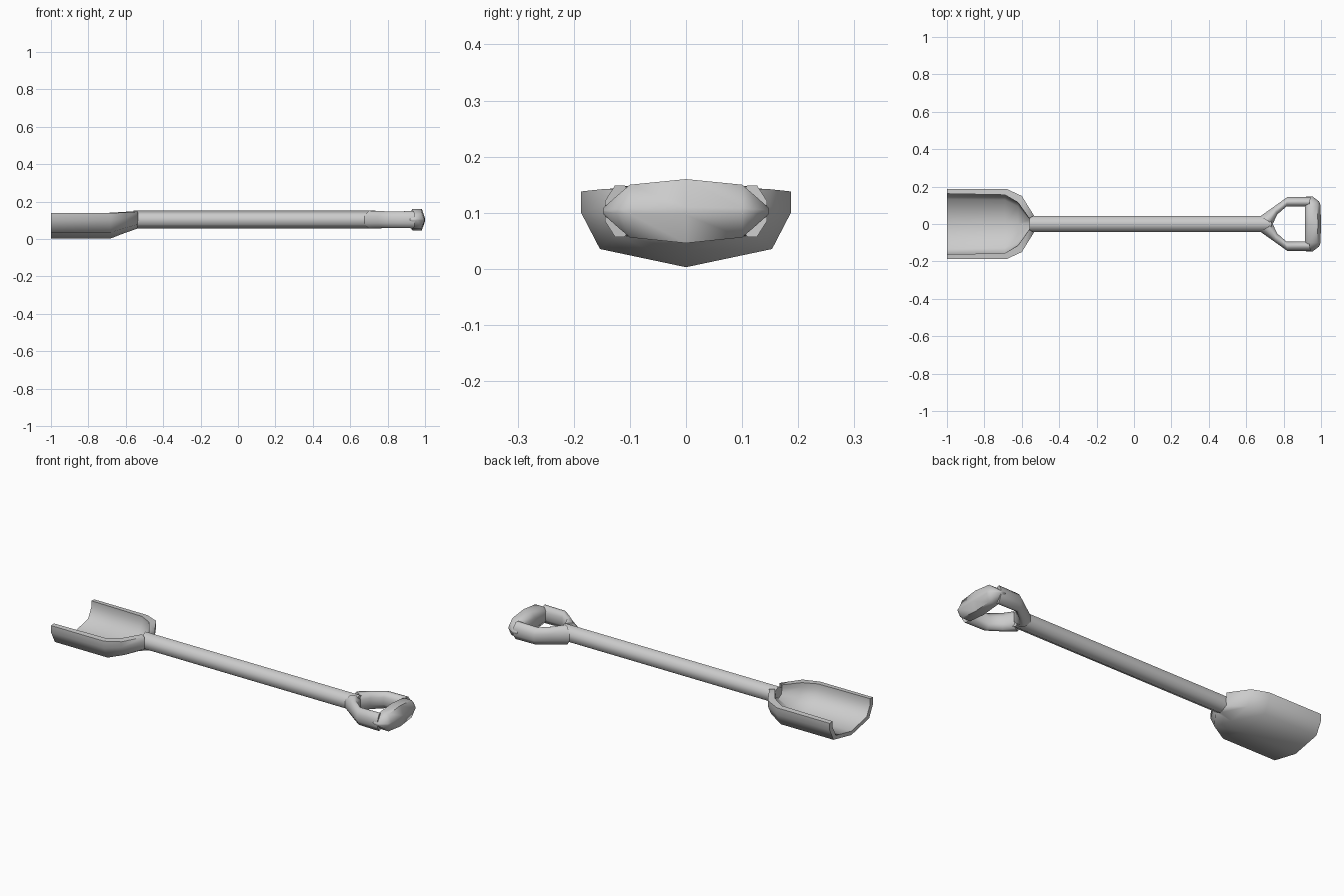
import bpy, bmesh
from math import radians, sin, cos, pi

if "Cube" in bpy.data.objects:
    bpy.data.objects.remove(bpy.data.objects["Cube"])

ZC = 0.103  # height of the shaft axis


def loft(name, rings, mirror=False, angle=65):
    """Skin closed rings of points, cap both ends, shade smooth by angle."""
    bm = bmesh.new()
    loops = [[bm.verts.new(p) for p in r] for r in rings]
    n = len(loops[0])
    for a, b in zip(loops, loops[1:]):
        for i in range(n):
            j = (i + 1) % n
            bm.faces.new((a[i], a[j], b[j], b[i]))
    bm.faces.new(loops[0])
    bm.faces.new(loops[-1])
    if mirror:
        geo = bm.verts[:] + bm.edges[:] + bm.faces[:]
        bmesh.ops.mirror(bm, geom=geo, axis='Y', merge_dist=-1)
    bmesh.ops.recalc_face_normals(bm, faces=bm.faces[:])
    for f in bm.faces:
        f.smooth = True
    me = bpy.data.meshes.new(name)
    bm.to_mesh(me)
    bm.free()
    me.set_sharp_from_angle(angle=radians(angle))
    ob = bpy.data.objects.new(name, me)
    bpy.context.collection.objects.link(ob)
    return ob


# Scoop: U-shaped wall section lofted back into the neck
def trough(x, w, bottom, top):
    h = top - bottom
    half = [(w, top), (w, bottom + 0.72 * h), (0.82 * w, bottom + 0.24 * h)]
    pts = half + [(0, bottom)] + [(-y, z) for y, z in reversed(half)]
    return [(x, y, z) for y, z in pts]


# outer x, width, bottom, rim height / inner x, width, bottom
stations = [
    (-1.00, 0.187, 0.003, 0.138, -1.00, 0.162, 0.024),
    (-0.68, 0.187, 0.003, 0.138, -0.69, 0.156, 0.024),
    (-0.60, 0.150, 0.034, 0.142, -0.62, 0.115, 0.052),
    (-0.535, 0.045, 0.056, 0.146, -0.560, 0.030, 0.085),
]
loft("scoop", [trough(x, w, b, t) + trough(xi, wi, bi, t + 0.002)[::-1]
               for x, w, b, t, xi, wi, bi in stations])

# Shaft: six-sided rod
loft("shaft", [[(x, 0.048 * sin(i * pi / 3), ZC + 0.048 * cos(i * pi / 3))
                for i in range(6)] for x in (-0.56, 0.735)])


# Handle arms: oval section spanning from the inner to the outer outline
def arm_ring(outer, inner, hz):
    ring = []
    for t, v in ((0, 0.45), (0.3, 1), (0.65, 1), (1, 0.4),
                 (1, -0.4), (0.65, -1), (0.3, -1), (0, -0.45)):
        ring.append((inner[0] + t * (outer[0] - inner[0]),
                     inner[1] + t * (outer[1] - inner[1]), ZC + v * hz))
    return ring


loft("handle_arms", [
    arm_ring((0.675, 0.041), (0.742, 0.0), 0.048),
    arm_ring((0.75, 0.094), (0.765, 0.05), 0.046),
    arm_ring((0.82, 0.144), (0.815, 0.094), 0.044),
    arm_ring((0.945, 0.144), (0.935, 0.094), 0.046),
], mirror=True)


# Grip: crossbar, thickest in the middle and narrowing to its ends
def grip_ring(y, x0, x1, hz):
    d = x1 - x0
    return [(x0 + u * d, y, ZC + v * hz) for u, v in
            ((0, 0.5), (0.2, 1), (0.8, 1), (1, 0.12),
             (1, -0.12), (0.8, -1), (0.2, -1), (0, -0.5))]


side = [(0.147, 0.92, 0.955, 0.006), (0.120, 0.915, 0.99, 0.030),
        (0.100, 0.915, 0.997, 0.047)]
rings = [grip_ring(-y, a, b, h) for y, a, b, h in side]
rings.append(grip_ring(0, 0.915, 1.0, 0.057))
rings += [grip_ring(y, a, b, h) for y, a, b, h in reversed(side)]
loft("grip", rings)
